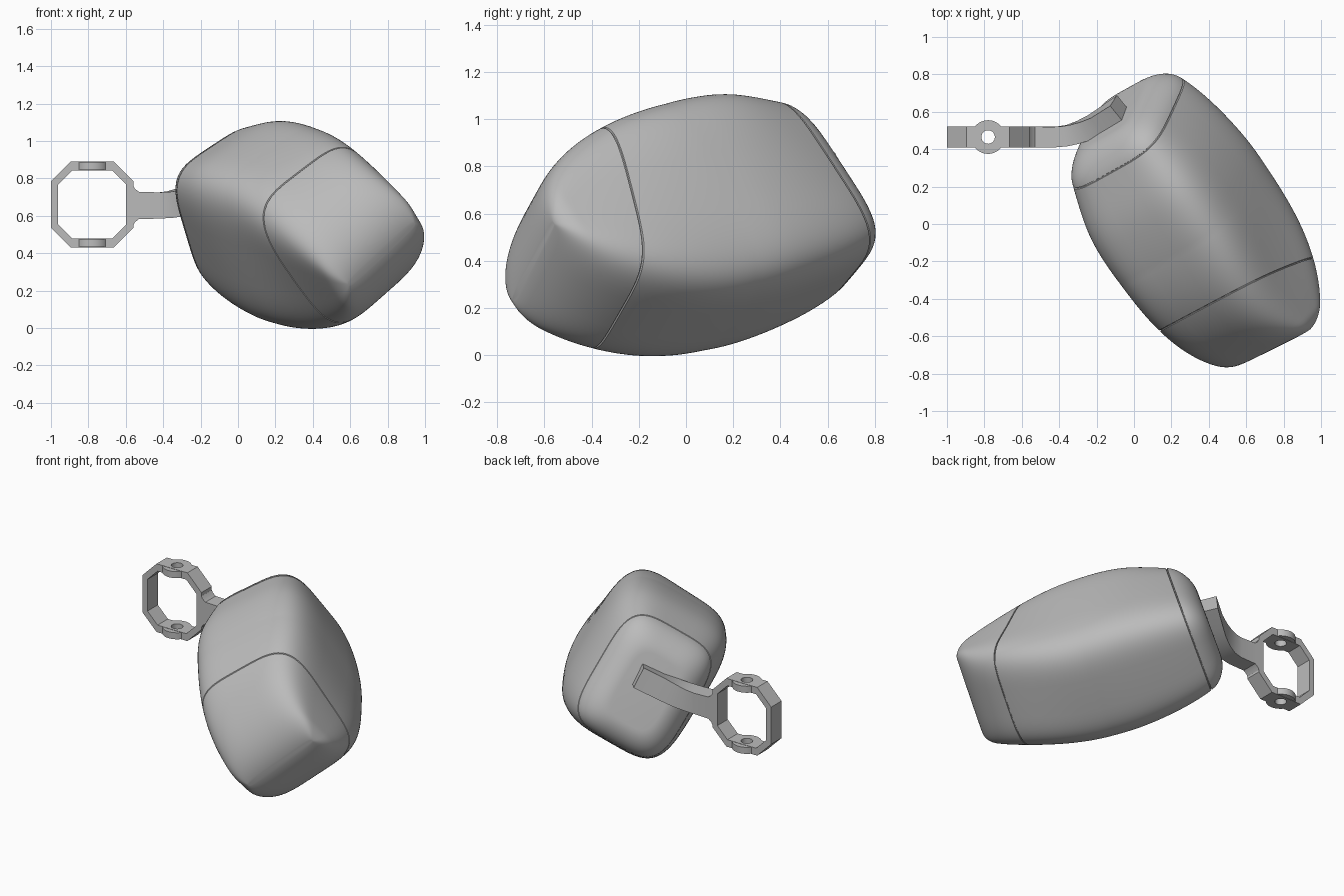
import bpy, bmesh, math
from mathutils import Vector

if "Cube" in bpy.data.objects:
    bpy.data.objects.remove(bpy.data.objects["Cube"])

grey = bpy.data.materials.new("plain grey")
grey.use_nodes = True
grey.diffuse_color = (0.5, 0.5, 0.5, 1)
for node in grey.node_tree.nodes:
    if node.type == "BSDF_PRINCIPLED":
        node.inputs["Base Color"].default_value = (0.5, 0.5, 0.5, 1)


def activate(ob):
    for o in bpy.context.selected_objects:
        o.select_set(False)
    ob.select_set(True)
    bpy.context.view_layer.objects.active = ob


def make(name, bm, angle=30):
    bmesh.ops.recalc_face_normals(bm, faces=bm.faces)
    mesh = bpy.data.meshes.new(name)
    bm.to_mesh(mesh)
    bm.free()
    ob = bpy.data.objects.new(name, mesh)
    bpy.context.collection.objects.link(ob)
    mesh.materials.append(grey)
    activate(ob)
    bpy.ops.object.shade_smooth_by_angle(angle=math.radians(angle))
    return ob


def loft(rings, closed=False):
    bm = bmesh.new()
    loops = [[bm.verts.new(p) for p in ring] for ring in rings]
    pairs = list(zip(loops, loops[1:]))
    if closed:
        pairs.append((loops[-1], loops[0]))
    else:
        bm.faces.new(loops[0])
        bm.faces.new(loops[-1])
    for a, b in pairs:
        for i in range(len(a)):
            j = (i + 1) % len(a)
            bm.faces.new((a[i], a[j], b[j], b[i]))
    return bm


def smoothstep(a, b, x):
    t = min(1, max(0, (x - a) / (b - a)))
    return t * t * (3 - 2 * t)


# Pod axes: across, lengthwise, and upward
CENTRE = Vector((0.315, -0.005, 0.543))
U = Vector((0.69, 0.34, 0.64)).normalized()
F = Vector((0.56, -0.80, -0.185))
F = (F - U * F.dot(U)).normalized()
V = F.cross(U)
NOSE, TAIL, TAIL_R = 0.80, -0.74, 0.12


def tail_round(f):
    t = min(1, max(0, (TAIL + TAIL_R - f) / TAIL_R))
    return TAIL_R * (1 - math.sqrt(1 - t * t))


def half_v(f):
    # Barrel-shaped nose, gently bowed sides towards the tail
    if f > 0:
        return 0.483 * math.sqrt(max(0, 1 - (f / NOSE) ** 2))
    return 0.485 - 0.32 * (f + 0.08) ** 2 - tail_round(f)


def half_u(f):
    w = 0.398 - (0.12 if f > -0.1 else 0.30) * (f + 0.1) ** 2
    t = min(1, max(0, (f - NOSE + 0.08) / 0.08))
    return w - tail_round(f) - 0.05 * (1 - math.sqrt(1 - t * t))


def shear(f):
    # Nose seam leans one way, tail face leans the other
    front = 0.28 * smoothstep(0.05, 0.44, f) * (1 - smoothstep(0.44, 0.79, f))
    return front - 0.14 * smoothstep(-0.2, -0.6, f)


def pod_ring(f0, inset=0, count=96, power=4.2):
    ring = []
    for i in range(count):
        a = 2 * math.pi * i / count
        cu = math.copysign(abs(math.cos(a)) ** (2 / power), math.cos(a))
        cv = math.copysign(abs(math.sin(a)) ** (2 / power), math.sin(a))
        lean = -shear(f0) * half_v(f0) * cv
        f = f0 + lean if f0 > 0 else f0
        u, v = (half_u(f) - inset) * cu, (half_v(f) - inset) * cv
        # The section twists gently from nose to middle
        twist = math.radians(10) * smoothstep(0.75, 0.0, f)
        c, s = math.cos(twist), math.sin(twist)
        ring.append(CENTRE + F * (f0 + lean) + U * (u * c + v * s) + V * (v * c - u * s))
    return ring


# Pod body with two narrow grooves for the cap seams
SEAMS = (0.44, -0.61)
stations = [(TAIL + TAIL_R * (1 - math.cos(math.pi * i / 20)), 0) for i in range(10)]
stations += [(TAIL + TAIL_R + i * 0.02, 0) for i in range(60)]
start = stations[-1][0]
stations += [(start + (NOSE - 0.0005 - start) * math.sin(math.pi * i / 40), 0) for i in range(1, 21)]
stations = [s for s in stations if all(abs(s[0] - c) > 0.009 for c in SEAMS)]
for c in SEAMS:
    stations += [(c - 0.004, 0), (c - 0.002, 0.007), (c + 0.002, 0.007), (c + 0.004, 0)]
stations.sort()
make("pod_body", loft([pod_ring(f, inset) for f, inset in stations]), 30)


# Octagonal clamp ring
RX, RY, RZ = -0.78, 0.465, 0.66


def octagon(hx, hz, cut, y):
    corners = [(hx, hz - cut), (hx - cut, hz), (cut - hx, hz), (-hx, hz - cut),
               (-hx, cut - hz), (cut - hx, -hz), (hx - cut, -hz), (hx, cut - hz)]
    return [Vector((RX + x, y, RZ + z)) for x, z in corners]


y0, y1 = RY - 0.055, RY + 0.055
clamp = make("clamp_ring", loft([octagon(0.22, 0.23, 0.105, y0), octagon(0.22, 0.23, 0.105, y1),
                                 octagon(0.182, 0.182, 0.075, y1), octagon(0.182, 0.182, 0.075, y0)], True))


def circle(radius, z, count=48):
    return [Vector((RX + radius * math.cos(2 * math.pi * i / count),
                    RY + radius * math.sin(2 * math.pi * i / count), z)) for i in range(count)]


# Screw hole through the top and bottom bars
cutter = make("hole_cutter", loft([circle(0.036, 0.3), circle(0.036, 1.0)]))
cutter.hide_render = True
activate(clamp)
mod = clamp.modifiers.new("hole", "BOOLEAN")
mod.operation = "DIFFERENCE"
mod.object = cutter
bpy.ops.object.modifier_apply(modifier=mod.name)
bpy.ops.object.shade_smooth_by_angle(angle=math.radians(30))
bpy.data.objects.remove(cutter)

# Round bosses about the holes
for name, low, high in (("top_boss", 0.184, 0.228), ("bottom_boss", -0.228, -0.184)):
    make(name, loft([circle(0.09, RZ + low), circle(0.09, RZ + high),
                     circle(0.037, RZ + high), circle(0.037, RZ + low)], True))

# Curved arm from the ring to the back of the pod: x, y, z, half height
path = [(-0.57, 0.465, 0.655, 0.125), (-0.552, 0.465, 0.655, 0.09), (-0.53, 0.465, 0.655, 0.073),
        (-0.42, 0.465, 0.655, 0.07), (-0.36, 0.472, 0.66, 0.07), (-0.30, 0.49, 0.673, 0.07),
        (-0.24, 0.515, 0.695, 0.07), (-0.18, 0.548, 0.724, 0.07), (-0.075, 0.618, 0.788, 0.07)]
sections = []
for i, (x, y, z, h) in enumerate(path):
    a, b = path[max(0, i - 1)], path[min(len(path) - 1, i + 1)]
    along = Vector((b[0] - a[0], b[1] - a[1], b[2] - a[2])).normalized()
    side = Vector((-along.y, along.x, 0)).normalized()
    up = along.cross(side)
    tilt = 0.2 * smoothstep(-0.42, -0.1, x)
    up, side = (up - side * tilt).normalized(), (side + up * tilt).normalized()
    c = Vector((x, y, z))
    sections.append([c + side * s * 0.055 + up * t * h for s, t in ((-1, -1), (1, -1), (1, 1), (-1, 1))])
make("mount_arm", loft(sections))
